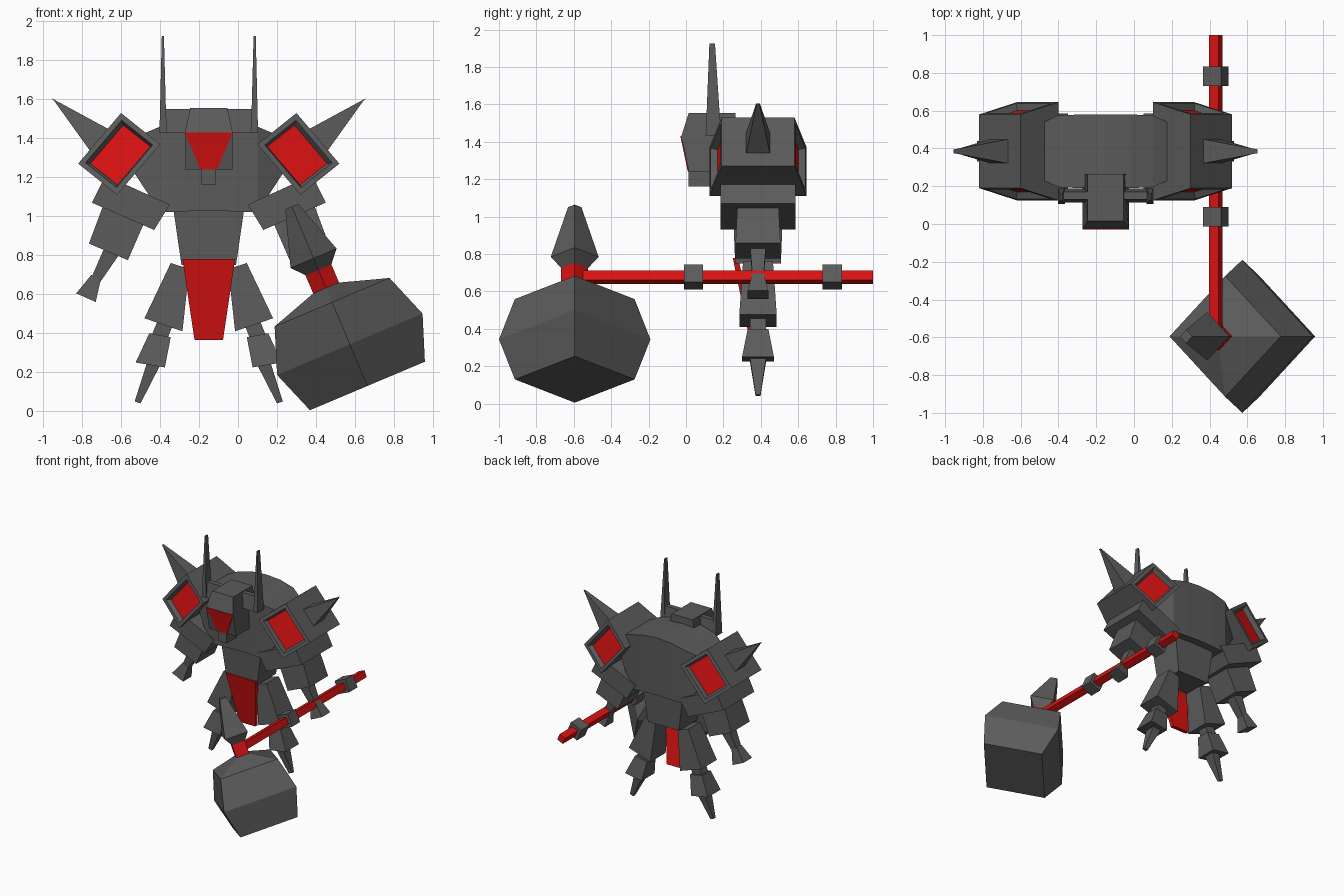
import bpy, bmesh, math
from mathutils import Vector

if "Cube" in bpy.data.objects:
    bpy.data.objects.remove(bpy.data.objects["Cube"])

CX, CY = -0.15, 0.385          # body centre line


def material(name, col):
    m = bpy.data.materials.new(name)
    m.diffuse_color = (*col, 1)
    m.use_nodes = True
    m.node_tree.nodes["Principled BSDF"].inputs["Base Color"].default_value = m.diffuse_color
    return m


GREY = material("dark_grey", (0.105, 0.105, 0.105))
RED = material("bright_red", (0.70, 0.006, 0.006))


def finish(name, bm, *mats):
    bmesh.ops.recalc_face_normals(bm, faces=bm.faces)
    me = bpy.data.meshes.new(name)
    bm.to_mesh(me)
    bm.free()
    ob = bpy.data.objects.new(name, me)
    bpy.context.collection.objects.link(ob)
    for m in mats:
        me.materials.append(m)
    return ob


def loft_bm(rings):
    """Skin a list of equal point rings and cap both ends."""
    bm = bmesh.new()
    vs = [[bm.verts.new(p) for p in r] for r in rings]
    n = len(vs[0])
    for a, b in zip(vs, vs[1:]):
        for i in range(n):
            j = (i + 1) % n
            bm.faces.new((a[i], a[j], b[j], b[i]))
    bm.faces.new(vs[0][::-1])
    bm.faces.new(vs[-1])
    bmesh.ops.recalc_face_normals(bm, faces=bm.faces)
    return bm


def edge_ring(a, b, h, yc=CY, mirror=False):
    """Rectangle through two (x, z) points, reaching h either side of yc."""
    if mirror:
        a, b = (2 * CX - a[0], a[1]), (2 * CX - b[0], b[1])
    return [(a[0], yc - h, a[1]), (b[0], yc - h, b[1]),
            (b[0], yc + h, b[1]), (a[0], yc + h, a[1])]


def block(name, a, b, h0, c, d, h1, mirror=False, mat=GREY, yc=CY):
    return finish(name, loft_bm([edge_ring(a, b, h0, yc, mirror),
                                 edge_ring(c, d, h1, yc, mirror)]), mat)


# Limb blocks: start edge, half depth, end edge, half depth
LIMBS = {
    "shoulder_spike": ((-.755, 1.33), (-.66, 1.445), .065, (-.955, 1.605), (-.943, 1.592), .01),
    "upper_arm": ((-.68, 1.21), (-.35, 1.06), .20, (-.75, 1.07), (-.43, .93), .20),
    "forearm": ((-.69, 1.06), (-.48, .97), .11, (-.765, .86), (-.565, .775), .12),
    "wrist": ((-.685, .84), (-.605, .81), .042, (-.75, .69), (-.705, .665), .03),
    "hand": ((-.752, .70), (-.705, .67), .03, (-.83, .605), (-.73, .56), .055),
    "thigh": ((-.345, .76), (-.25, .73), .08, (-.48, .477), (-.285, .41), .10),
    "knee": ((-.41, .47), (-.335, .44), .042, (-.445, .385), (-.365, .365), .042),
    "shin": ((-.455, .40), (-.345, .38), .055, (-.525, .25), (-.375, .225), .085),
    "foot": ((-.465, .255), (-.40, .235), .045, (-.53, .05), (-.50, .04), .013),
}
for side, mir in (("left", False), ("right", True)):
    for part, (a, b, h0, c, d, h1) in LIMBS.items():
        # the spike's tip edge runs opposite to its base edge
        if part == "shoulder_spike":
            c, d = d, c
        block(f"{side}_{part}", a, b, h0, c, d, h1, mir)

    # Shoulder guard with recessed red panels front and back
    bm = loft_bm([edge_ring((-.60, 1.53), (-.82, 1.27), .195, CY, mir),
                  edge_ring((-.40, 1.37), (-.62, 1.11), .26, CY, mir)])
    for f in [f for f in bm.faces if abs(f.normal.y) > .8]:
        bmesh.ops.inset_region(bm, faces=[f], thickness=.038)
        bmesh.ops.inset_region(bm, faces=[f], thickness=.02, depth=-.035)
        f.material_index = 1
    finish(f"{side}_shoulder_guard", bm, GREY, RED)

    # Tall horn
    ring = lambda x0, x1, y0, y1, z: [
        (2 * CX - x if mir else x, y, z)
        for x, y in ((x0, y0), (x1, y0), (x1, y1), (x0, y1))]
    finish(f"{side}_horn", loft_bm([ring(-.403, -.365, .105, .19, 1.43),
                                    ring(-.40, -.37, .11, .18, 1.55),
                                    ring(-.391, -.380, .125, .155, 1.925)]), GREY)

# Torso, skinned from side to side
stations = [(-.38, 1.22, 1.405, .13), (-.25, 1.02, 1.46, .19), (-.13, 1.025, 1.49, .195),
            (0, 1.03, 1.50, .195)]
stations += [(-x, a, b, h) for x, a, b, h in stations[-2::-1]]
finish("torso", loft_bm([edge_ring((CX + x, a), (CX + x, b), h)
                         for x, a, b, h in stations]), GREY)
block("abdomen", (-.335, 1.06), (.035, 1.06), .135, (-.29, .75), (-.01, .75), .122)

# Hanging red cloth
cloth = [[(CX - w, y, z), (CX + w, y, z), (CX + w, y + .03, z), (CX - w, y + .03, z)]
         for w, y, z in ((.135, .25, .78), (.073, .335, .365))]
finish("waist_cloth", loft_bm(cloth), RED)

# Head: side profile swept across, narrower crown
profile = [(.015, 1.555, .095), (-.025, 1.43, .1225), (.015, 1.24, .1225),
           (.20, 1.24, .1225), (.265, 1.43, .1225), (.265, 1.555, .095)]
finish("head", loft_bm([[(CX + s * w, y, z) for y, z, w in profile] for s in (-1, 1)]), GREY)
finish("chin", loft_bm([[(CX - .038, y, z), (CX + .038, y, z),
                         (CX + .038, .145, z), (CX - .038, .145, z)]
                        for y, z in ((.014, 1.25), (.014, 1.16))]), GREY)
visor = [[(CX - .1225, -.025 + o, 1.43), (CX + .1225, -.025 + o, 1.43),
          (CX + .043, .015 + o, 1.24), (CX - .043, .015 + o, 1.24)] for o in (-.005, .003)]
finish("visor", loft_bm(visor), RED)
block("horn_bar", (-.395, 1.43), (.095, 1.43), .037, (-.385, 1.55), (.085, 1.55), .02, yc=.15)

# Hammer: square rings standing on a corner, along a tilted axis
AX = Vector((.3886, 0, -.9214))
PX = Vector((.9214, 0, .3886))
HUB = Vector((.433, -.595, .677))


def tilted(name, rings, mat):
    pts = []
    for t, r in rings:
        c = HUB + AX * t
        pts.append([c + PX * r, c + Vector((0, r, 0)), c - PX * r, c - Vector((0, r, 0))])
    finish(name, loft_bm(pts), mat)


tilted("hammer_head", [(.045, .06), (.128, .32), (.362, .405), (.594, .32)], GREY)
tilted("hammer_neck", [(-.055, .072), (.06, .072)], RED)
tilted("hammer_spike", [(-.405, .036), (-.117, .128), (-.05, .07)], GREY)


def shaft_box(name, size, y0, y1, mat):
    h = size / 2
    rings = []
    for y in (y0, y1):
        c = Vector((HUB.x, y, HUB.z))
        rings.append([c + PX * (i * h) + AX * (j * h)
                      for i, j in ((-1, -1), (1, -1), (1, 1), (-1, 1))])
    finish(name, loft_bm(rings), mat)


shaft_box("hammer_shaft", .055, -.595, 1.0, RED)
shaft_box("shaft_clamp_front", .103, -.012, .09, GREY)
shaft_box("shaft_clamp_rear", .103, .73, .835, GREY)
